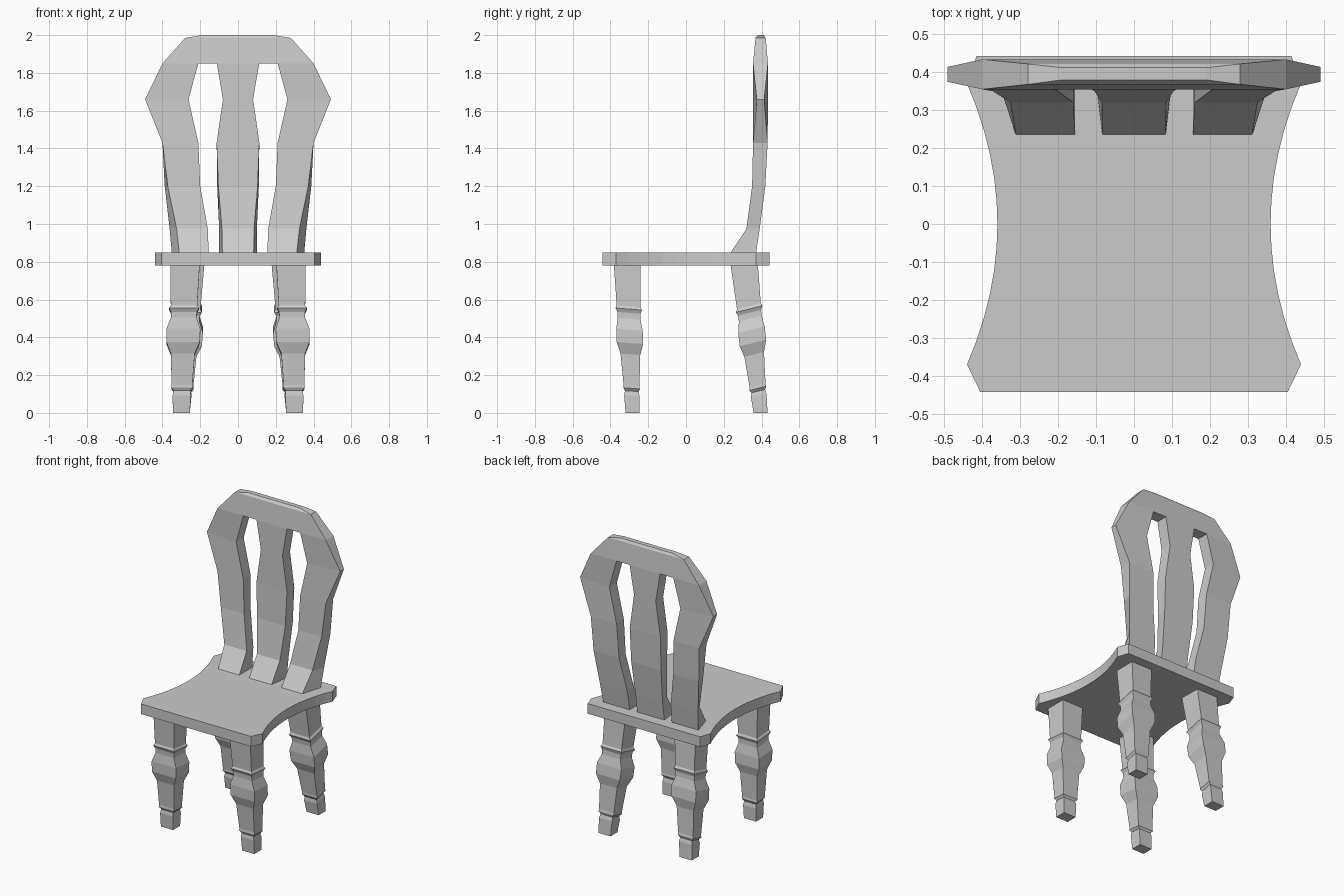
import bpy
import bmesh

cube = bpy.data.objects.get("Cube")
if cube:
    bpy.data.objects.remove(cube, do_unlink=True)

grey = bpy.data.materials.new("plain grey")
grey.use_nodes = True
COLOUR = (0.6, 0.6, 0.6, 1)
grey.diffuse_color = COLOUR
grey.node_tree.nodes["Principled BSDF"].inputs["Base Color"].default_value = COLOUR


def loft(name, rings):
    """Skin a stack of equal-length point rings and cap both ends."""
    bm = bmesh.new()
    loops = [[bm.verts.new(p) for p in ring] for ring in rings]
    for low, high in zip(loops, loops[1:]):
        for i in range(len(low)):
            j = (i + 1) % len(low)
            bm.faces.new((low[i], low[j], high[j], high[i]))
    bm.faces.new(loops[0])
    bm.faces.new(loops[-1])
    bmesh.ops.recalc_face_normals(bm, faces=bm.faces)
    mesh = bpy.data.meshes.new(name)
    bm.to_mesh(mesh)
    bm.free()
    mesh.materials.append(grey)
    obj = bpy.data.objects.new(name, mesh)
    bpy.context.collection.objects.link(obj)
    return obj


def mirrored(rings):
    return [[(-x, y, z) for x, y, z in ring] for ring in rings]


# Seat with waisted sides and clipped corners
STEPS = 12
ys = [-0.37 + 0.74 * i / STEPS for i in range(STEPS + 1)]
side = [(0.36 + 0.08 * (y / 0.37) ** 2, y) for y in ys]
half = [(0.405, -0.443)] + side + [(0.415, 0.443)]
outline = half + [(-x, y) for x, y in reversed(half)]
loft("seat", [[(x, y, z) for x, y in outline] for z in (0.78, 0.848)])

# Back slats share one bent side profile: height, front y, back y
PROFILE = [(0.84, 0.23, 0.37), (0.975, 0.32, 0.39), (1.2, 0.35, 0.42),
           (1.43, 0.355, 0.432), (1.66, 0.355, 0.434), (1.85, 0.355, 0.434)]

# Outer slats: inner x, outer x at front, outer x at back, edge thinning
OUTER = [(0.155, 0.31, 0.35, 0), (0.16, 0.325, 0.362, 0), (0.2, 0.372, 0.388, 0),
         (0.21, 0.4, 0.4, 0), (0.262, 0.492, 0.492, 0.02), (0.21, 0.4, 0.4, 0)]
rings = [[(xi, yf, z), (xf, yf + t, z), (xb, yb - t, z), (xi, yb, z)]
         for (z, yf, yb), (xi, xf, xb, t) in zip(PROFILE, OUTER)]
loft("left_back_slat", rings)
loft("right_back_slat", mirrored(rings))

# Middle slat: half width at front and back
MIDDLE = [(0.083, 0.1), (0.085, 0.1), (0.104, 0.11),
          (0.113, 0.113), (0.08, 0.08), (0.112, 0.112)]
loft("middle_back_slat",
     [[(-f, yf, z), (f, yf, z), (b, yb, z), (-b, yb, z)]
      for (z, yf, yb), (f, b) in zip(PROFILE, MIDDLE)])

# Top rail: height, half width, front y, back y
RAIL = [(1.85, 0.4, 0.355, 0.434), (1.985, 0.28, 0.368, 0.422), (2.0, 0.19, 0.38, 0.412)]
loft("top_rail", [[(-w, yf, z), (w, yf, z), (w, yb, z), (-w, yb, z)]
                  for z, w, yf, yb in RAIL])

# Square turned legs: height, half width, half depth
LEG = [(0, 0.045, 0.037), (0.09, 0.048, 0.041), (0.115, 0.044, 0.036),
       (0.13, 0.056, 0.044), (0.145, 0.055, 0.042), (0.31, 0.063, 0.052),
       (0.37, 0.088, 0.07), (0.44, 0.09, 0.07), (0.5, 0.068, 0.06),
       (0.53, 0.069, 0.061), (0.55, 0.079, 0.07), (0.565, 0.07, 0.063),
       (0.805, 0.078, 0.071)]


def leg_rings(foot_y, lean, splay, tilt):
    rings = []
    for z, hx, hy in LEG:
        cx, cy = 0.3 - splay * z, foot_y - lean * z
        slope = tilt if z > 0 else 0
        rings.append([(cx + sx * hx, cy + sy * hy, z + slope * sy * hy)
                      for sx, sy in ((-1, -1), (1, -1), (1, 1), (-1, 1))])
    return rings


for place, settings in (("front", (-0.283, 0.037, 0.025, -0.08)),
                        ("rear", (0.395, 0.11, 0.055, 0.25))):
    rings = leg_rings(*settings)
    loft(place + "_left_leg", rings)
    loft(place + "_right_leg", mirrored(rings))
